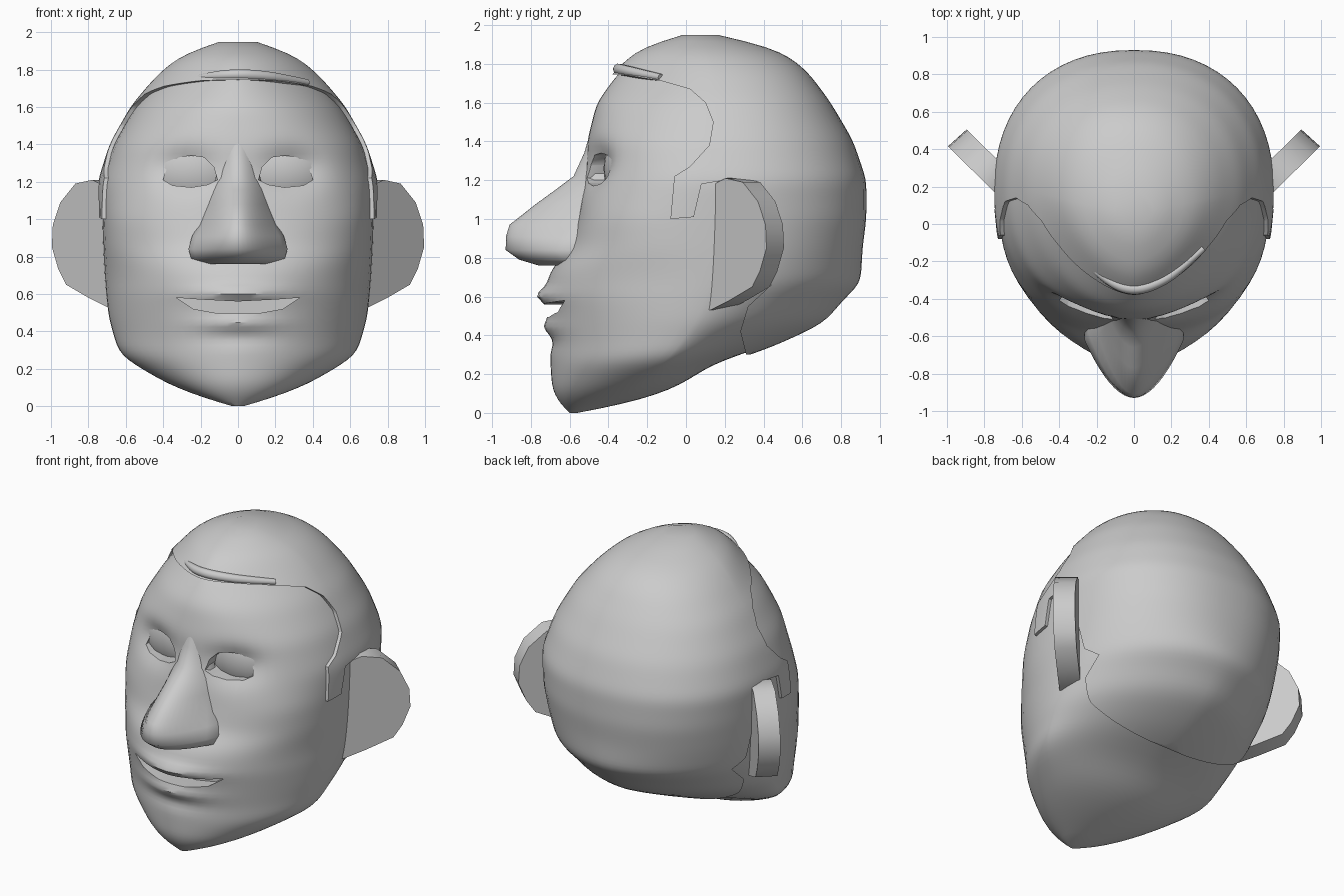
import bpy, bmesh, math

if "Cube" in bpy.data.objects:
    bpy.data.objects.remove(bpy.data.objects["Cube"])


def make(name, verts, faces, angle=50):
    bm = bmesh.new()
    vs = [bm.verts.new(v) for v in verts]
    for f in faces:
        bm.faces.new([vs[i] for i in f])
    bmesh.ops.recalc_face_normals(bm, faces=bm.faces)
    me = bpy.data.meshes.new(name)
    bm.to_mesh(me)
    bm.free()
    ob = bpy.data.objects.new(name, me)
    bpy.context.collection.objects.link(ob)
    smooth(ob, angle)
    return ob


def select(ob):
    bpy.ops.object.select_all(action='DESELECT')
    ob.select_set(True)
    bpy.context.view_layer.objects.active = ob


def smooth(ob, angle=50):
    select(ob)
    bpy.ops.object.shade_smooth_by_angle(angle=math.radians(angle))


def loft(name, rings, angle=50):
    n = len(rings[0])
    verts = [p for r in rings for p in r]
    faces = [(k * n + i, k * n + (i + 1) % n, (k + 1) * n + (i + 1) % n, (k + 1) * n + i)
             for k in range(len(rings) - 1) for i in range(n)]
    faces += [tuple(range(n)), tuple(range(len(verts) - n, len(verts)))]
    return make(name, verts, faces, angle)


def boolean(ob, cutter, op, keep=False):
    m = ob.modifiers.new("cut", 'BOOLEAN')
    m.object, m.operation, m.solver = cutter, op, 'EXACT'
    select(ob)
    bpy.ops.object.modifier_apply(modifier=m.name)
    if not keep:
        bpy.data.objects.remove(cutter)


def ellipsoid(name, loc, r):
    bpy.ops.mesh.primitive_uv_sphere_add(segments=32, ring_count=20, location=loc)
    ob = bpy.context.object
    ob.name = name
    ob.scale = r
    bpy.ops.object.transform_apply(location=False, rotation=False, scale=True)
    smooth(ob)
    return ob


def tube(name, pts):
    # tapered smooth strand through (x, y, z, radius)
    cu = bpy.data.curves.new(name, 'CURVE')
    cu.dimensions, cu.bevel_depth, cu.bevel_resolution = '3D', 1.0, 3
    cu.resolution_u, cu.use_fill_caps = 6, True
    s = cu.splines.new('NURBS')
    s.points.add(len(pts) - 1)
    for p, (x, y, z, r) in zip(s.points, pts):
        p.co, p.radius = (x, y, z, 1), r
    s.use_endpoint_u, s.order_u = True, 3
    ob = bpy.data.objects.new(name, cu)
    bpy.context.collection.objects.link(ob)
    select(ob)
    bpy.ops.object.convert(target='MESH')
    smooth(bpy.context.object)


# Head sections: z, front y, back y, half width, y of widest point, front and back roundness
ROWS = [
    (0.00, -.60, -.56, .03, -.58, 2.0, 2.0), (0.045, -.65, -.31, .19, -.48, 2.0, 2.0),
    (0.12, -.69, -.07, .38, -.30, 1.9, 2.0), (0.27, -.70, .17, .63, -.10, 1.8, 1.8),
    (0.33, -.70, .38, .65, -.05, 1.8, 1.6), (0.47, -.71, .69, .69, .05, 1.9, 1.65),
    (0.60, -.72, .80, .705, .10, 2.0, 1.8), (0.67, -.72, .88, .71, .12, 2.0, 1.9),
    (0.75, -.69, .885, .715, .13, 2.1, 2.0), (0.85, -.60, .89, .72, .13, 2.4, 2.15),
    (1.00, -.56, .91, .725, .15, 2.55, 2.25), (1.20, -.53, .91, .73, .18, 2.25, 2.25),
    (1.40, -.51, .84, .665, .18, 2.2, 2.2), (1.60, -.46, .72, .55, .18, 1.95, 2.2),
    (1.75, -.35, .605, .42, .15, 1.65, 2.2), (1.84, -.25, .49, .315, .12, 1.7, 2.1),
    (1.90, -.16, .35, .21, .10, 1.8, 2.0), (1.933, .0, .15, .08, .07, 2.0, 2.0)]
# Soft shaping of the face: x, z, spread x, spread z, depth (eye sockets, lips, chin crease)
DENTS = [(.29, 1.27, .15, .11, .07), (-.29, 1.27, .15, .11, .07),
         (0, .605, .22, .04, -.05), (0, .445, .2, .035, -.025), (0, .36, .2, .04, .015)]


def head_rings(off):
    rows = []
    for a, b in zip(ROWS, ROWS[1:]):
        k = max(1, round((b[0] - a[0]) / .025))
        rows += [[p + (q - p) * i / k for p, q in zip(a, b)] for i in range(k)]
    rows.append(list(ROWS[-1]))
    for _ in range(4):  # soften the joins between sections
        rows = [rows[0]] + [[(p + 2 * q + r) / 4 for p, q, r in zip(*rows[i - 1:i + 2])]
                            for i in range(1, len(rows) - 1)] + [rows[-1]]
    rings = []
    for z, yf, yb, w, yc, nf, nb in rows:
        ring = []
        for i in range(64):
            t = 2 * math.pi * i / 64
            c, s = math.cos(t), math.sin(t)
            n = nf if s < 0 else nb
            x = math.copysign(abs(c) ** (2 / n), c) * (w + off)
            y = abs(s) ** (2 / n)
            y = yc - y * (yc - yf + off) if s < 0 else yc + y * (yb - yc + off)
            if s < 0:
                for dx, dz, sx, sz, d in DENTS:
                    y += d * math.exp(-((x - dx) / sx) ** 2 - ((z - dz) / sz) ** 2)
            ring.append((x, y, z + off * .8 * (z - 1)))
        rings.append(ring)
    return rings


head = loft("head", head_rings(0))

# Hair: shell over the skull, trimmed by its side outline
hair = loft("hair", head_rings(.02))
outline = [(-.6, 1.76), (-.3, 1.74), (-.12, 1.71), (.02, 1.67), (.1, 1.6), (.14, 1.5),
           (.12, 1.38), (.02, 1.27), (-.06, 1.22), (-.08, 1.0), (.04, 1.01), (.08, 1.18),
           (.2, 1.2), (.3, 1.1), (.36, .72), (.44, .66), (.32, .55), (.28, .42),
           (.31, .3), (1.2, .3), (1.2, 2.2), (-.6, 2.2)]
trim = loft("hair_trim", [[(x, y, z) for y, z in outline] for x in (-1.5, 1.5)])
boolean(hair, trim, 'INTERSECT')
boolean(hair, head, 'DIFFERENCE', keep=True)
smooth(hair, 40)

# Fringe: lock swept across the forehead to one side
tube("fringe", [(-.26, -.21, 1.75, .01), (-.14, -.31, 1.765, .025), (0, -.36, 1.775, .03),
                (.15, -.31, 1.765, .028), (.27, -.22, 1.745, .025), (.37, -.13, 1.73, .018)])

# Mouth opening
mouth = [(-.33, .58), (-.2, .57), (0, .56), (.2, .57), (.33, .58),
         (.24, .52), (.1, .495), (-.1, .495), (-.24, .52)]
boolean(head, loft("mouth_cut", [[(x, y, z) for x, z in mouth] for y in (-1, -.58)]), 'DIFFERENCE')

# Eye openings and eyeballs
almond = [(.11, 1.21), (.13, 1.28), (.18, 1.33), (.25, 1.34), (.32, 1.33), (.38, 1.27),
          (.40, 1.21), (.35, 1.18), (.25, 1.17), (.16, 1.185)]
for side, m in (("right", 1), ("left", -1)):
    cut = loft("eye_cut", [[(m * x, y, z) for x, z in almond] for y in (-1, -.34)])
    boolean(head, cut, 'DIFFERENCE')
    ellipsoid(side + "_eyeball", (m * .22, -.185, 1.26), (.32, .24, .26))
smooth(head, 40)

# Nose: height, half width, front y, side y
nose = [(1.46, .07, -.49, -.46), (1.34, .09, -.525, -.47), (1.22, .12, -.58, -.47),
        (1.16, .14, -.66, -.49), (1.08, .17, -.77, -.5), (.97, .21, -.91, -.53),
        (.91, .245, -.928, -.58), (.84, .265, -.93, -.62), (.79, .25, -.86, -.62), (.76, .2, -.76, -.58)]
rings = []
for z, w, yf, yb in nose:
    rings.append([(w * t, yf + (yb - yf) * abs(t) ** 1.9, z) for t in (i / 10 for i in range(-10, 11))]
                 + [(w, -.42, z), (-w, -.42, z)])
loft("nose", rings, 60)

# Ears: angled slabs
ear = [(.62, 1.10), (.70, 1.17), (.78, 1.21), (.87, 1.19), (.95, 1.09), (.99, .97),
       (.995, .85), (.96, .73), (.92, .65), (.80, .58), (.70, .53), (.62, .55)]
for side, m in (("right", 1), ("left", -1)):
    loft(side + "_ear", [[(m * (x - dx), .17 + (x - .745) * .98 + dy, z) for x, z in ear]
                         for dx, dy in ((0, 0), (.1, .09))], 40)
